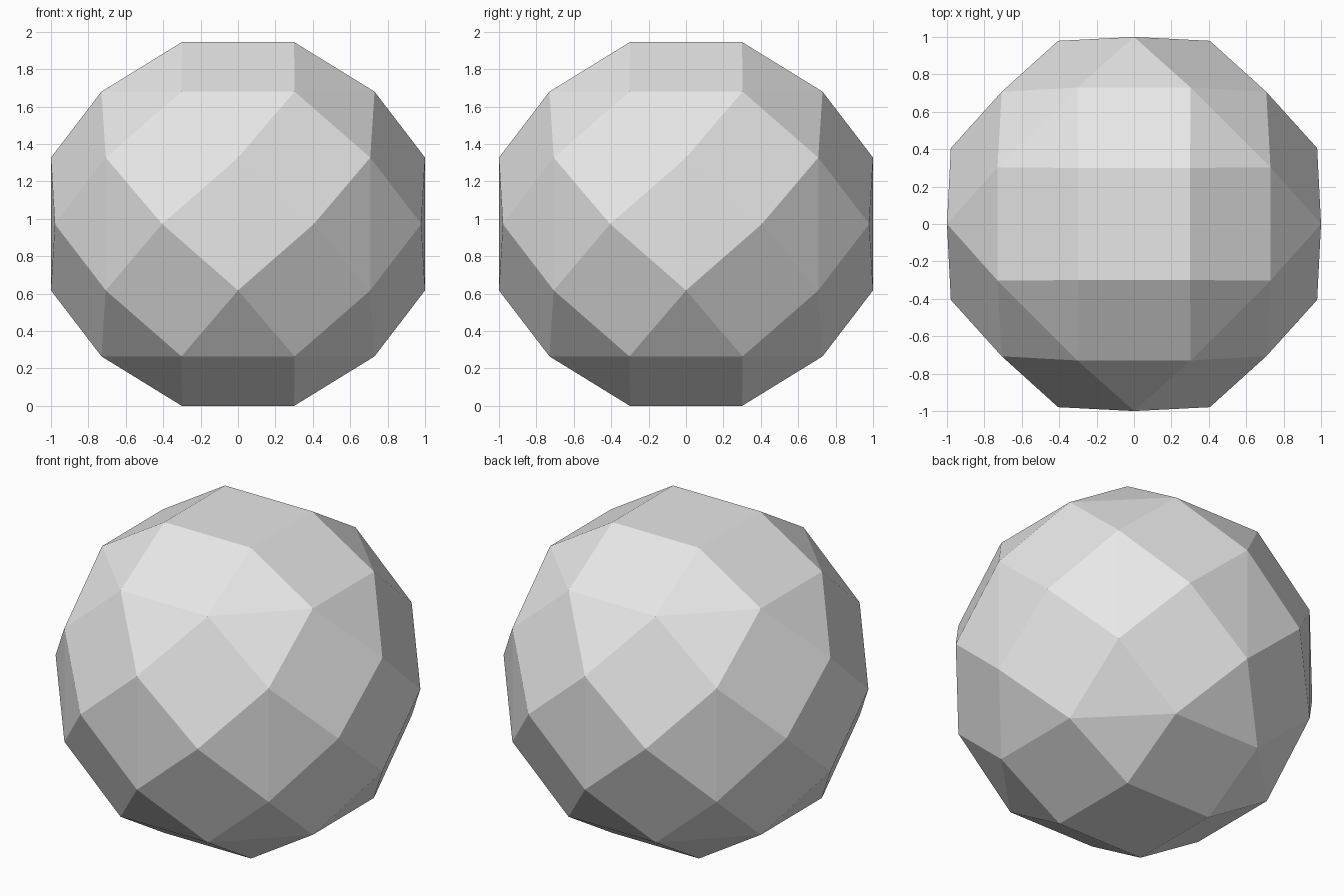
import bpy, bmesh, math

cube = bpy.data.objects.get("Cube")
if cube:
    bpy.data.objects.remove(cube, do_unlink=True)

# Plain grey material
grey = bpy.data.materials.new("plain_grey")
grey.use_nodes = True
colour = (0.8, 0.8, 0.8, 1.0)
grey.diffuse_color = colour
grey.node_tree.nodes["Principled BSDF"].inputs["Base Color"].default_value = colour

# Rings of corners: height from the middle, radius, number of corners, turn in degrees
MID = 0.9725
half_rings = [
    (0.9725, 0.4243, 4, 45.0),   # square cap
    (0.7080, 0.7900, 8, 22.5),   # shoulder
    (0.3550, 1.0000, 8, 0.0),    # upper belt
]
middle_ring = (0.0, 1.0600, 8, 22.5)
rings = half_rings + [middle_ring] + [(-h, r, n, a) for h, r, n, a in half_rings]

# Faceted ball: wrap the rings in a convex skin
bm = bmesh.new()
for height, radius, count, turn in rings:
    for i in range(count):
        angle = math.radians(turn) + math.tau * i / count
        bm.verts.new((radius * math.cos(angle), radius * math.sin(angle), MID + height))
bmesh.ops.convex_hull(bm, input=bm.verts)

# Merge the triangles of each flat facet
bmesh.ops.dissolve_limit(bm, angle_limit=math.radians(1.5),
                         verts=bm.verts, edges=bm.edges)
bmesh.ops.recalc_face_normals(bm, faces=bm.faces)

mesh = bpy.data.meshes.new("faceted_ball")
bm.to_mesh(mesh)
bm.free()
mesh.materials.append(grey)
ball = bpy.data.objects.new("faceted_ball", mesh)
bpy.context.collection.objects.link(ball)
